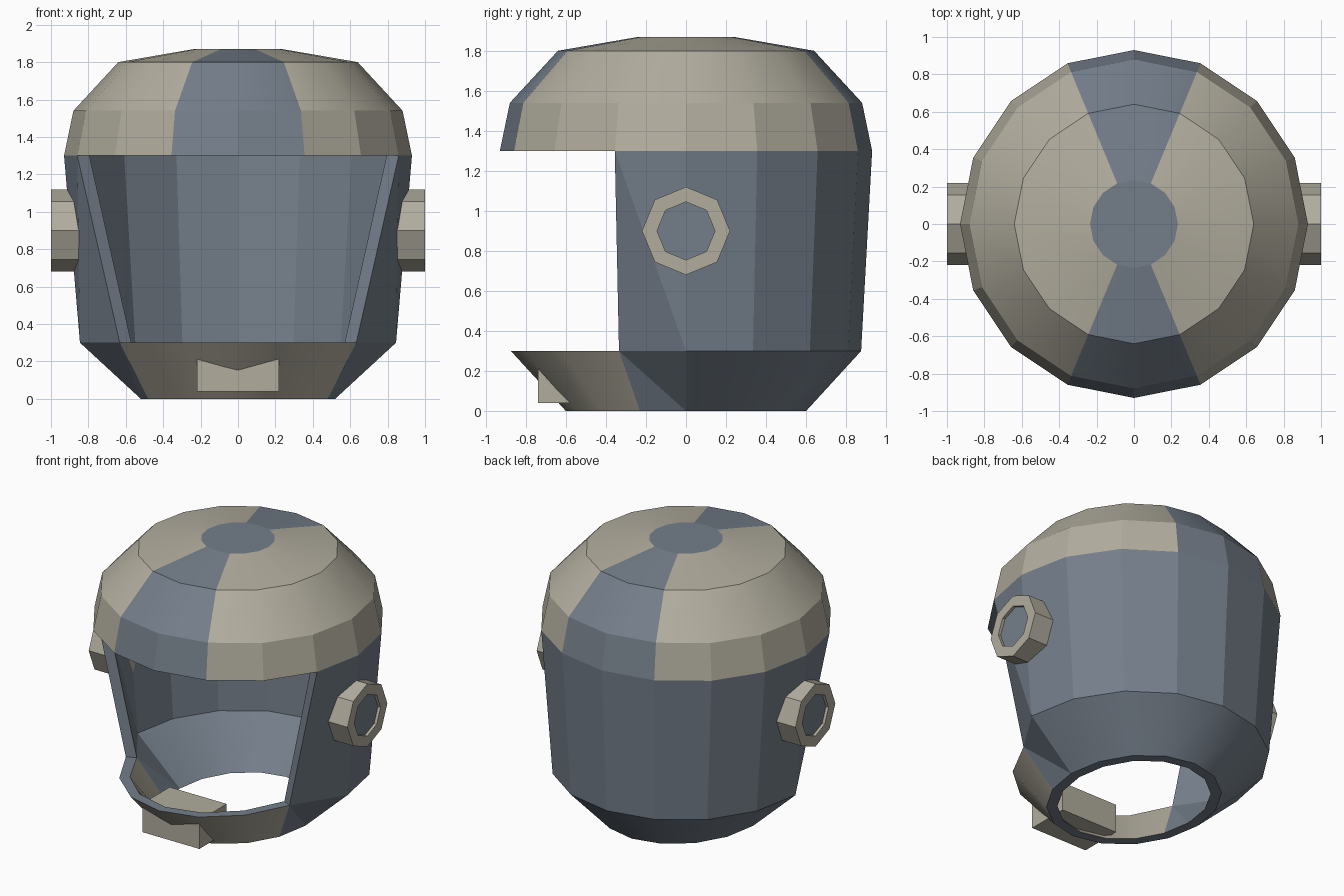
import bpy, bmesh
from math import sin, cos, tau

cube = bpy.data.objects.get("Cube")
if cube:
    bpy.data.objects.remove(cube)


def material(name, rgb):
    mat = bpy.data.materials.new(name)
    mat.use_nodes = True
    mat.diffuse_color = (*rgb, 1)
    mat.node_tree.nodes["Principled BSDF"].inputs["Base Color"].default_value = (*rgb, 1)
    return mat


BEIGE, SLATE = 0, 1
MATERIALS = [material("warm beige", (0.44, 0.415, 0.34)),
             material("slate blue", (0.175, 0.21, 0.255))]


def finish(bm, name):
    mesh = bpy.data.meshes.new(name)
    bm.to_mesh(mesh)
    bm.free()
    for mat in MATERIALS:
        mesh.materials.append(mat)
    obj = bpy.data.objects.new(name, mesh)
    bpy.context.scene.collection.objects.link(obj)
    return obj


# Helmet shell: stacked 16-sided rings (z, x radius, y radius, front x factor)
SIDES = 16
THICK = 0.07
RINGS = [(0, 0.52, 0.6, 1), (0.3, 0.845, 0.875, 0.81), (1.3, 0.93, 0.93, 1),
         (1.54, 0.88, 0.88, 1), (1.8, 0.64, 0.64, 1), (1.87, 0.235, 0.235, 1)]
FRONT = range(9, 15)          # columns across the face opening and chin
STRIPE = (3, 4, 11, 12)       # columns of the crown stripe
CHIN, WALL, BAND, DOME, CROWN = range(5)

bm = bmesh.new()
grid = []
for z, rx, ry, front in RINGS:
    ring = []
    for i in range(SIDES):
        a = tau * i / SIDES
        narrow = front if i > SIDES // 2 else 1
        ring.append(bm.verts.new((rx * narrow * cos(a), ry * sin(a), z)))
    grid.append(ring)

for r in range(len(RINGS) - 1):
    for i in range(SIDES):
        if r == WALL and i in FRONT:
            continue
        j = (i + 1) % SIDES
        a, b, c, d = grid[r][i], grid[r][j], grid[r + 1][j], grid[r + 1][i]
        # The cheeks fold along a diagonal beside the opening
        if r <= WALL and i == 8:
            loops = [(a, b, c), (a, c, d)]
        elif r <= WALL and i == 15:
            loops = [(a, b, d), (b, c, d)]
        else:
            loops = [(a, b, c, d)]
        beige = (r == CHIN and i in FRONT) or (r >= BAND and i not in STRIPE)
        for loop in loops:
            face = bm.faces.new(loop)
            face.material_index = BEIGE if beige else SLATE
            face.smooth = r in (CHIN, DOME, CROWN) and len(loop) == 4
cap = bm.faces.new(grid[-1])
cap.material_index = SLATE

# Inner lining and flat rims around the openings
outer_faces = list(bm.faces)
rim_edges = [e for e in bm.edges if e.is_boundary]
inner = {}
for v in list(bm.verts):
    x, y, z = v.co
    k = 1 - THICK / (x * x + y * y) ** 0.5
    inner[v] = bm.verts.new((x * k, y * k, z - (0.05 if z > 1.35 else 0)))
for f in outer_faces:
    lining = bm.faces.new([inner[v] for v in reversed(f.verts)])
    lining.material_index = f.material_index
    lining.smooth = f.smooth
for e in rim_edges:
    loop = e.link_loops[0]
    v, w = loop.vert, loop.link_loop_next.vert
    rim = bm.faces.new((w, v, inner[v], inner[w]))
    rim.material_index = SLATE
for e in bm.edges:
    if abs(e.verts[0].co.z - e.verts[1].co.z) < 0.001:
        e.smooth = False
finish(bm, "helmet_shell")

# Ear discs: octagonal drums with a recessed slate centre
bm = bmesh.new()
loops = []
for x, radius in [(0.81, 0.22), (1, 0.22), (1, 0.145), (0.98, 0.145)]:
    loops.append([bm.verts.new((x, radius * cos(tau * i / 8), 0.9 + radius * sin(tau * i / 8)))
                  for i in range(8)])
for low, high in zip(loops, loops[1:]):
    for i in range(8):
        j = (i + 1) % 8
        bm.faces.new((low[i], low[j], high[j], high[i]))
bm.faces.new(loops[0][::-1])
bm.faces.new(loops[-1]).material_index = SLATE
bmesh.ops.recalc_face_normals(bm, faces=bm.faces)
ears = finish(bm, "ear_discs")
ears.modifiers.new("mirror", "MIRROR").use_axis = (True, False, False)

# Chin block pushed through the chin guard
bm = bmesh.new()
bmesh.ops.create_cube(bm, size=1)
bmesh.ops.scale(bm, vec=(0.44, 0.3, 0.2), verts=bm.verts)
bmesh.ops.translate(bm, vec=(0, -0.59, 0.14), verts=bm.verts)
finish(bm, "chin_block")
